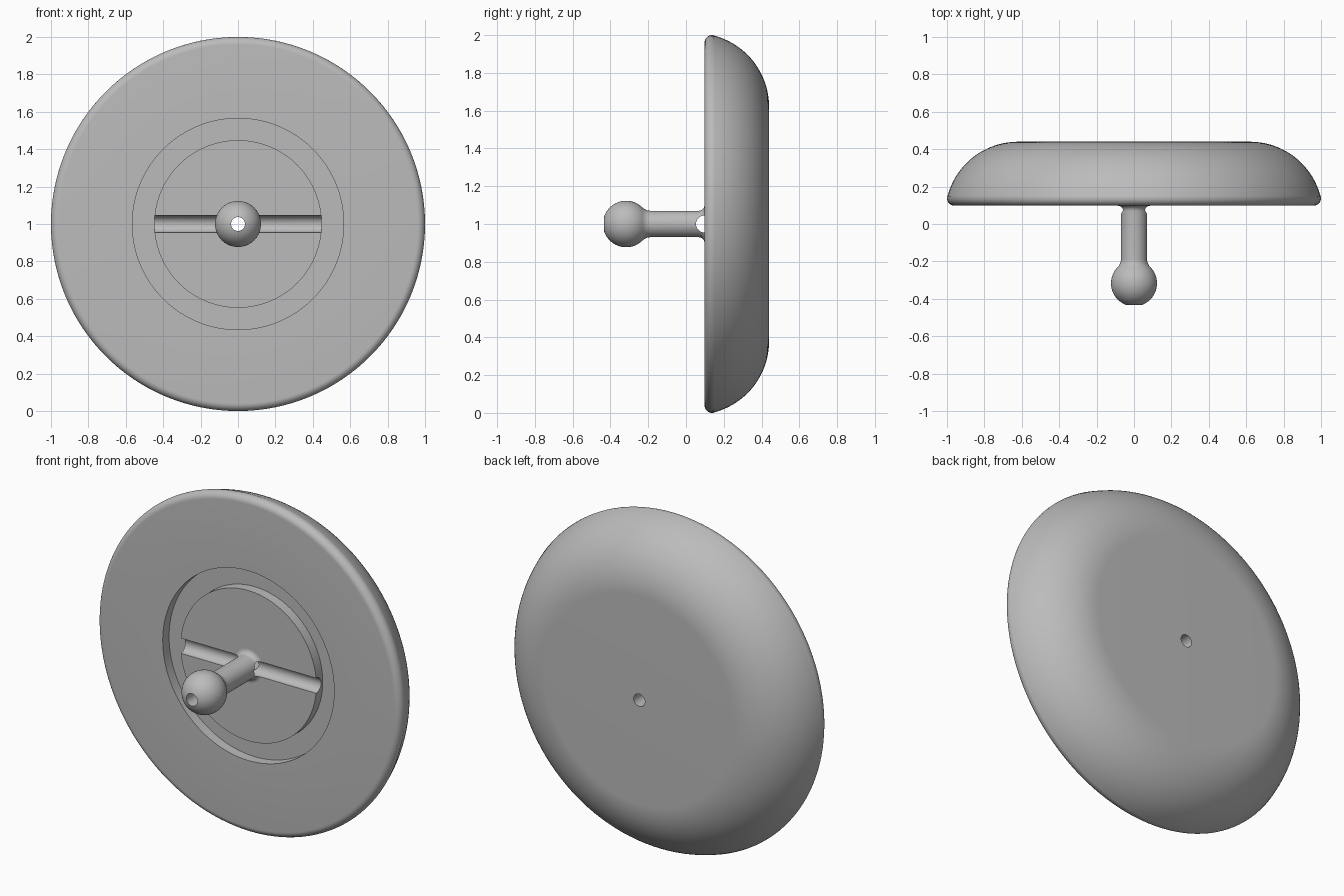
import bpy
import bmesh
from math import sin, cos, pi, radians, sqrt, atan2, degrees
from mathutils import Matrix, Vector

cube = bpy.data.objects.get("Cube")
if cube:
    bpy.data.objects.remove(cube, do_unlink=True)

grey = bpy.data.materials.new("plain grey")
grey.use_nodes = True
colour = (0.5, 0.5, 0.5, 1)
grey.diffuse_color = colour
grey.node_tree.nodes["Principled BSDF"].inputs["Base Color"].default_value = colour

FACE, BACK = 0.098, 0.44      # front and back planes of the disc
BORE = 0.037                  # radius of the hole along the axis
CENTRE = Vector((0, 0, 1))


def arc(r, y, radius, start, end, steps):
    """Points (r, y) along an arc, angles in degrees from the radial direction."""
    angles = [radians(start + (end - start) * i / steps) for i in range(steps + 1)]
    return [(r + radius * cos(a), y + radius * sin(a)) for a in angles]


def add_object(name, bm):
    bmesh.ops.recalc_face_normals(bm, faces=bm.faces)
    mesh = bpy.data.meshes.new(name)
    bm.to_mesh(mesh)
    bm.free()
    mesh.materials.append(grey)
    obj = bpy.data.objects.new(name, mesh)
    bpy.context.collection.objects.link(obj)
    return obj


def lathe(name, profile, steps=128):
    """Turn a closed (r, y) profile around the y axis at the model's centre."""
    bm = bmesh.new()
    verts = [bm.verts.new((r, y, 1)) for r, y in profile]
    edges = [bm.edges.new((v, verts[i - 1])) for i, v in enumerate(verts)]
    bmesh.ops.spin(bm, geom=verts + edges, cent=CENTRE, axis=(0, 1, 0),
                   angle=2 * pi, steps=steps)
    bmesh.ops.remove_doubles(bm, verts=bm.verts, dist=1e-5)
    return add_object(name, bm)


# Disc: flat front with a ring groove, rounded rim, domed shoulder, flat back
groove = FACE + 0.06
disc_profile = [(BORE, FACE), (0.448, FACE), (0.448, groove),
                (0.565, groove), (0.565, FACE)]
disc_profile += arc(0.96, FACE + 0.04, 0.04, -90, 13, 10)
disc_profile += arc(0.62, BACK - 0.39, 0.39, 14, 90, 24)
disc_profile += [(BORE, BACK)]
disc = lathe("disc", disc_profile)

# Post: flared foot, straight shaft, small neck fillet and ball end
SHAFT, BALL, BALL_Y, NECK = 0.07, 0.123, -0.317, 0.06
neck_r = SHAFT + NECK
neck_y = BALL_Y + sqrt((BALL + NECK) ** 2 - neck_r ** 2)
neck_angle = degrees(atan2(neck_y - BALL_Y, neck_r))
foot = 0.03
bore_angle = degrees(atan2(-sqrt(BALL ** 2 - BORE ** 2), BORE))
post_profile = [(BORE, FACE)]
post_profile += arc(SHAFT + foot, FACE - foot, foot, 90, 180, 8)
post_profile += arc(neck_r, neck_y, NECK, 180, 180 + neck_angle, 8)
post_profile += arc(0, BALL_Y, BALL, neck_angle, bore_angle, 28)[1:]
post = lathe("ball_post", post_profile, 64)

# Cross hole: a round channel across the disc's hub and through the post
bm = bmesh.new()
bmesh.ops.create_cone(bm, cap_ends=True, segments=48, radius1=0.045, radius2=0.045,
                      depth=1.0, matrix=Matrix.Translation((0, FACE, 1))
                      @ Matrix.Rotation(pi / 2, 4, 'Y'))
cutter = add_object("cross_hole_cutter", bm)
cutter.hide_render = True

for obj in (disc, post):
    bpy.ops.object.select_all(action='DESELECT')
    obj.select_set(True)
    bpy.context.view_layer.objects.active = obj
    cut = obj.modifiers.new("cross hole", 'BOOLEAN')
    cut.operation = 'DIFFERENCE'
    cut.solver = 'EXACT'
    cut.object = cutter
    bpy.ops.object.modifier_apply(modifier=cut.name)
    bpy.ops.object.shade_smooth_by_angle(angle=radians(30))

bpy.data.objects.remove(cutter, do_unlink=True)
